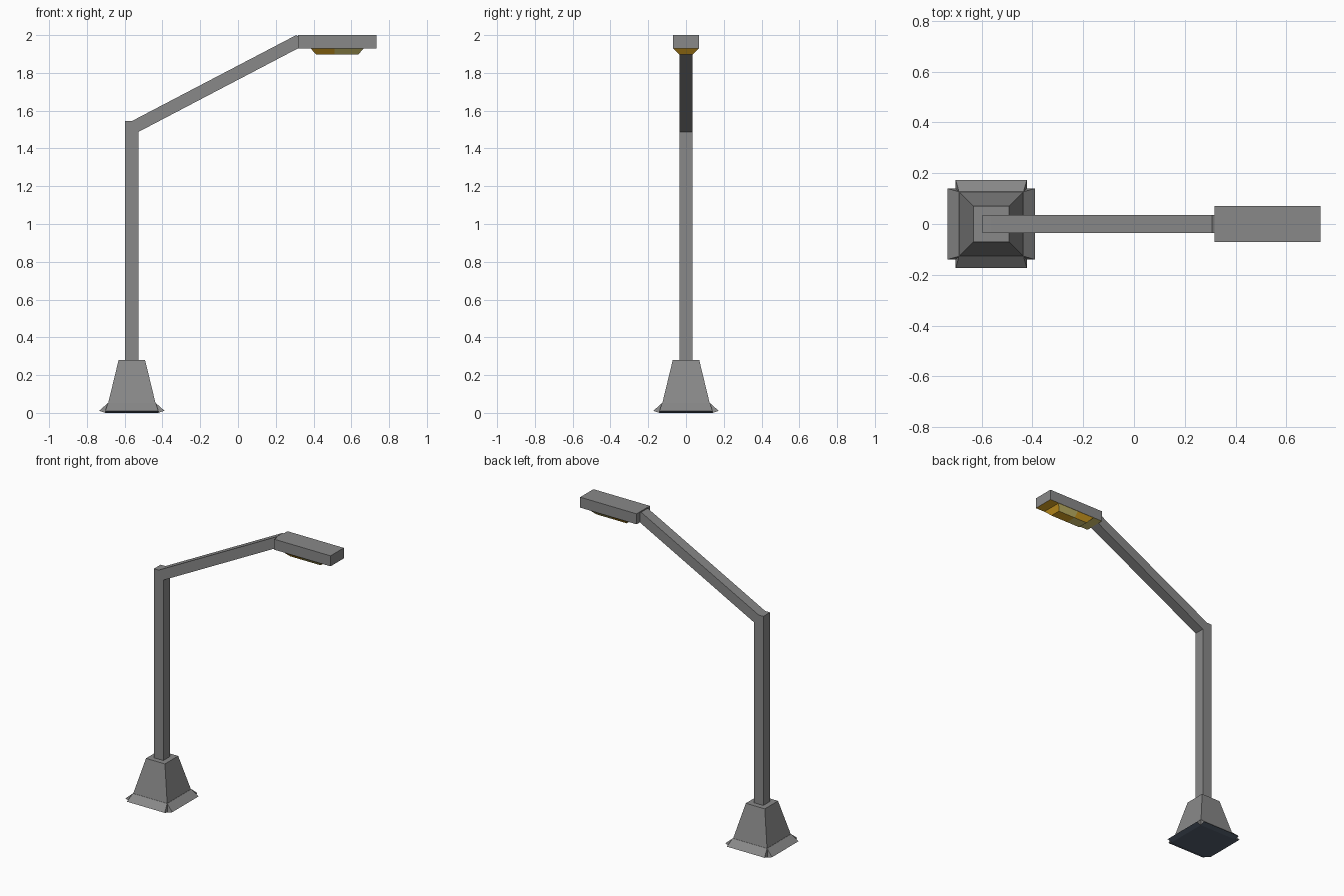
import bpy, bmesh
from mathutils import Vector

if "Cube" in bpy.data.objects:
    bpy.data.objects.remove(bpy.data.objects["Cube"])


def material(name, rgb):
    m = bpy.data.materials.new(name)
    m.diffuse_color = (*rgb, 1)
    m.use_nodes = True
    m.node_tree.nodes["Principled BSDF"].inputs["Base Color"].default_value = m.diffuse_color
    return m


GREY = material("grey_metal", (0.25, 0.25, 0.25))
DARK = material("dark_underside", (0.09, 0.115, 0.16))
STRAW = material("straw_glass", (0.72, 0.62, 0.18))
AMBER = material("amber_glass", (0.9, 0.47, 0.02))


def finish(name, bm, mats, rule=None):
    bmesh.ops.recalc_face_normals(bm, faces=bm.faces)
    bm.normal_update()
    for f in bm.faces:
        f.material_index = rule(f) if rule else 0
    me = bpy.data.meshes.new(name)
    bm.to_mesh(me)
    bm.free()
    for m in mats:
        me.materials.append(m)
    ob = bpy.data.objects.new(name, me)
    bpy.context.collection.objects.link(ob)
    return ob


def frustum(cx, z0, h0, z1, h1):
    """Four-sided block; h0 and h1 are (x, y) half sizes at z0 and z1."""
    bm = bmesh.new()
    bmesh.ops.create_cube(bm, size=2)
    for v in bm.verts:
        z, h = (z1, h1) if v.co.z > 0 else (z0, h0)
        v.co = Vector((cx + v.co.x * h[0], v.co.y * h[1], z))
    return bm


def extrude_profile(points, half):
    """Extrude an x-z outline along y."""
    bm = bmesh.new()
    f = bm.faces.new([bm.verts.new((x, -half, z)) for x, z in points])
    r = bmesh.ops.extrude_face_region(bm, geom=[f])
    bmesh.ops.translate(bm, vec=(0, 2 * half, 0),
                        verts=[v for v in r["geom"] if isinstance(v, bmesh.types.BMVert)])
    return bm


def split_x(bm, x):
    bmesh.ops.bisect_plane(bm, geom=bm.verts[:] + bm.edges[:] + bm.faces[:],
                           plane_co=(x, 0, 0), plane_no=(1, 0, 0))


POST_X = -0.562
SPLIT = 0.51

# pole and slanted arm
finish("pole", extrude_profile([(-0.597, 0.27), (-0.528, 0.27), (-0.528, 1.487),
                                (-0.562, 1.545), (-0.597, 1.545)], 0.035), [GREY])
finish("arm", extrude_profile([(-0.528, 1.487), (0.318, 1.93), (0.318, 1.994),
                               (0.308, 2.0), (-0.562, 1.545)], 0.035), [GREY])

# tapered pedestal
finish("pedestal", frustum(POST_X, 0.045, (0.127, 0.127), 0.28, (0.07, 0.07)), [GREY])

# dark foot slab under the pedestal
finish("foot_slab", frustum(POST_X, 0, (0.138, 0.138), 0.045, (0.127, 0.127)), [DARK])

# four flared flaps round the foot, dark underneath
for i in range(4):
    bm = bmesh.new()
    rows = [(0.12, 0.0, 0.138), (0.140, 0.0, 0.140), (0.173, 0.011, 0.140),
            (0.127, 0.052, 0.127), (0.12, 0.052, 0.127)]
    ends = [[bm.verts.new((r, s * w, z)) for r, z, w in rows] for s in (-1, 1)]
    bm.faces.new(ends[0])
    bm.faces.new(ends[1])
    for k in range(5):
        n = (k + 1) % 5
        bm.faces.new((ends[0][k], ends[0][n], ends[1][n], ends[1][k]))
    flap = finish(f"foot_flap_{i + 1}", bm, [GREY, DARK],
                  lambda f: 1 if f.normal.z < -0.3 else 0)
    flap.location.x = POST_X
    flap.rotation_euler.z = i * 1.5707963

# lamp head, its underside coloured like the glass
bm = frustum(0.5255, 1.93, (0.2085, 0.07), 2.0, (0.2085, 0.07))
split_x(bm, SPLIT)
finish("lamp_head", bm, [GREY, STRAW, AMBER],
       lambda f: 0 if f.normal.z > -0.5 else
       (2 if f.calc_center_median().x > SPLIT else 1))

# lamp glass, split into amber and straw panes
bm = frustum(0.525, 1.898, (0.112, 0.036), 1.931, (0.142, 0.069))
split_x(bm, SPLIT)


def pane(f):
    x = f.calc_center_median().x
    if abs(f.normal.y) > 0.3:
        return 1 if x < SPLIT else 0
    return 1 if x > SPLIT else 0


finish("lamp_glass", bm, [STRAW, AMBER], pane)
